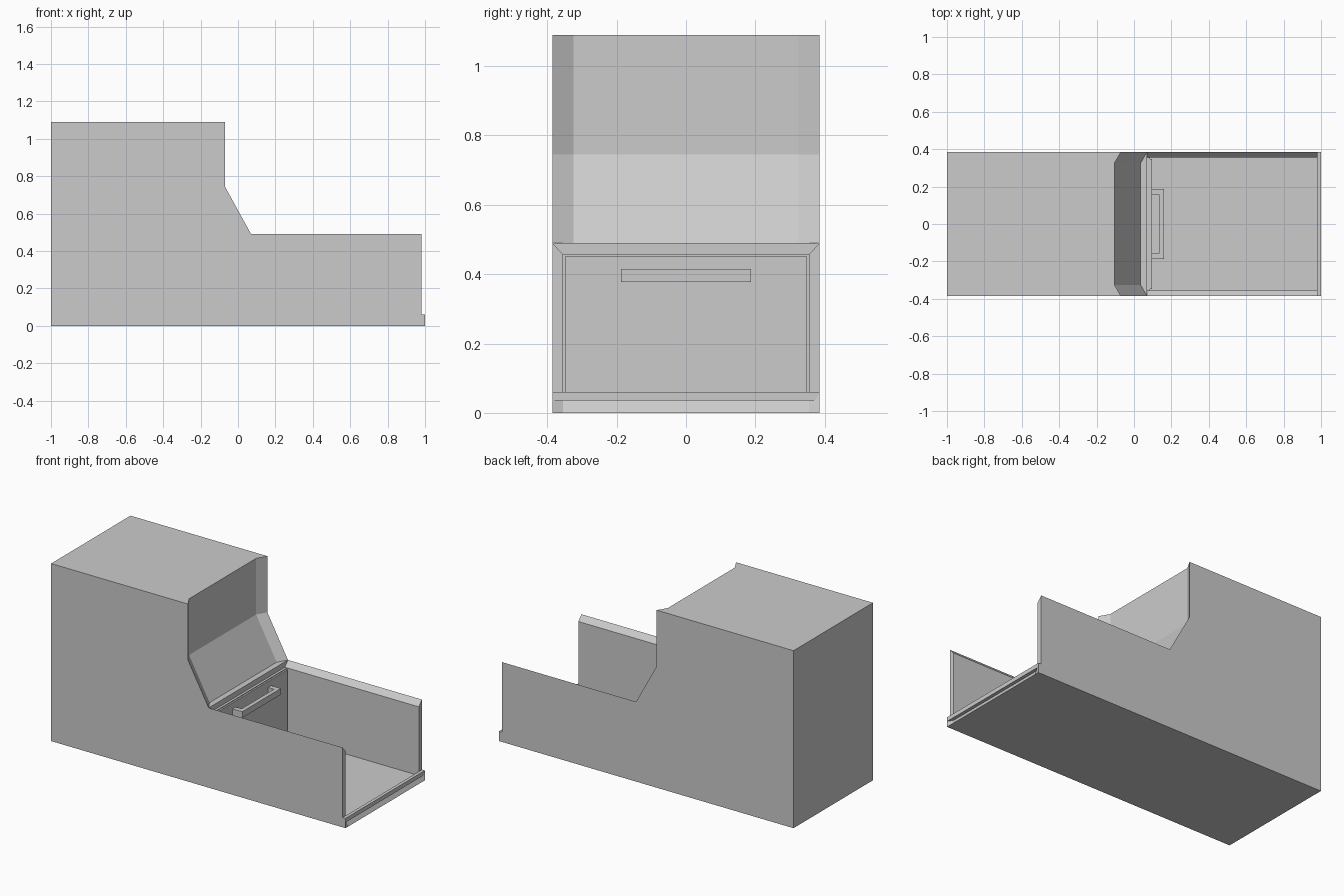
import bpy, bmesh

if "Cube" in bpy.data.objects:
    bpy.data.objects.remove(bpy.data.objects["Cube"])

W = 0.385      # half width
WI = 0.355     # half width inside the tray


def loft(name, rings):
    """Closed solid through rings of equal point count, capped at both ends."""
    bm = bmesh.new()
    vs = [[bm.verts.new(p) for p in r] for r in rings]
    n = len(vs[0])
    for a, b in zip(vs, vs[1:]):
        for i in range(n):
            j = (i + 1) % n
            bm.faces.new((a[i], a[j], b[j], b[i]))
    bm.faces.new(vs[0])
    bm.faces.new(vs[-1])
    bmesh.ops.remove_doubles(bm, verts=bm.verts, dist=1e-5)
    bmesh.ops.recalc_face_normals(bm, faces=bm.faces)
    me = bpy.data.meshes.new(name)
    bm.to_mesh(me)
    bm.free()
    ob = bpy.data.objects.new(name, me)
    bpy.context.collection.objects.link(ob)
    return ob


def box(name, x0, x1, y0, y1, z0, z1):
    ring = [(x0, y0), (x1, y0), (x1, y1), (x0, y1)]
    return loft(name, [[(x, y, z) for x, y in ring] for z in (z0, z1)])


# Tall cabinet, its front face recessed between bevelled side edges
def cabinet_ring(y, d):
    pts = [(-1, 0), (-1, 1.09), (-0.07 - d, 1.09), (-0.07 - d, 0.745),
           (0.07 - d, 0.49), (0.07, 0.49), (0.07, 0)]
    return [(x, y, z) for x, z in pts]


loft("cabinet_body", [cabinet_ring(-W, 0), cabinet_ring(-0.325, 0.035),
                      cabinet_ring(0.325, 0.035), cabinet_ring(W, 0)])

# Open tray: U section whose wall tops slope inward
u = [(-W, 0), (W, 0), (W, 0.49), (WI, 0.457), (WI, 0.035),
     (-WI, 0.035), (-WI, 0.457), (-W, 0.49)]
loft("tray", [[(x, y, z) for y, z in u] for x in (0.07, 0.98)])

# Bevelled sill and raised lip at the open end
outer = [(0.97, 0), (1, 0), (1, 0.06), (0.97, 0.06)]
inner = [(0.97, 0), (1, 0), (0.98, 0.035), (0.97, 0.035)]
loft("tray_sill", [[(x, y, z) for x, z in pts] for y, pts in
                   ((-W, outer), (-WI, inner), (WI, inner), (W, outer))])
box("tray_lip", 0.98, 1.0, -W, W, 0.035, 0.06)

# Door panel at the back of the tray
box("door_frame", 0.06, 0.085, -WI, WI, 0.035, 0.457)
box("door_panel", 0.08, 0.095, -0.347, 0.347, 0.035, 0.452)

# U-shaped pull handle
handle = [(0.09, -0.187), (0.16, -0.187), (0.16, 0.187), (0.09, 0.187),
          (0.09, 0.157), (0.135, 0.157), (0.135, -0.157), (0.09, -0.157)]
loft("door_handle", [[(x, y, z) for x, y in handle] for z in (0.377, 0.415)])
